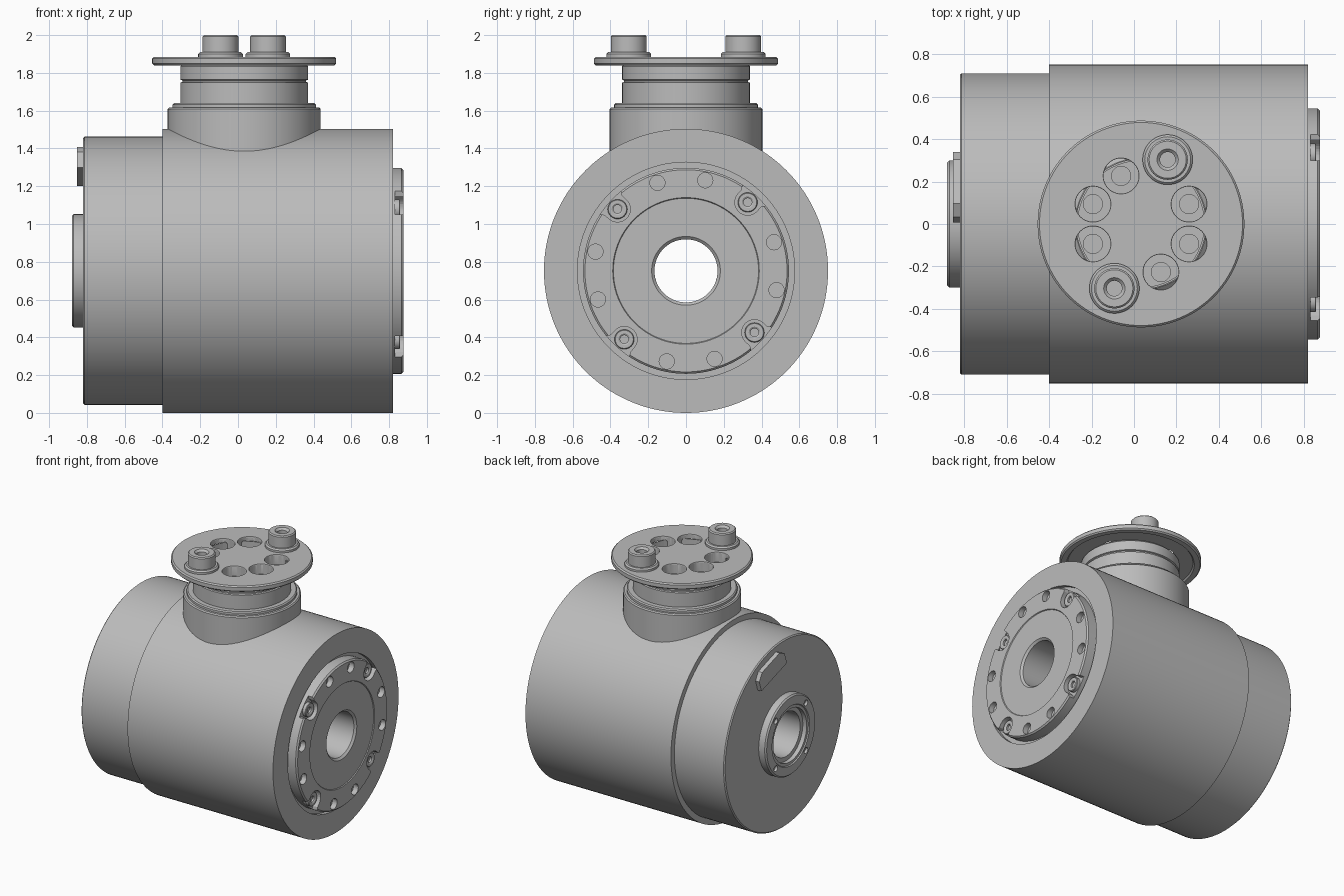
import bpy, bmesh
from math import cos, sin, pi, radians
from mathutils import Matrix, Vector

if "Cube" in bpy.data.objects:
    bpy.data.objects.remove(bpy.data.objects["Cube"])

steel = bpy.data.materials.new("machined grey")
steel.use_nodes = True
GREY = (0.5, 0.5, 0.5, 1)
steel.diffuse_color = GREY
steel.node_tree.nodes["Principled BSDF"].inputs["Base Color"].default_value = GREY

# Local frames: z runs along the barrel (x and y become world y and z), or up the neck
BARREL = Matrix.Translation((0, 0, 0.752)) @ Matrix(
    ((0, 0, 1, 0), (1, 0, 0, 0), (0, 1, 0, 0), (0, 0, 0, 1)))
NECK = Matrix.Translation((0.033, 0, 0))


def polar(radius, degrees):
    return radius * cos(radians(degrees)), radius * sin(radians(degrees))


def at(frame, radius, degrees):
    x, y = polar(radius, degrees)
    return frame @ Matrix.Translation((x, y, 0))


def add_lathe(bm, profile, matrix, closed=False, sides=96):
    """Turn (radius, height) points about the local z axis."""
    rings = [[bm.verts.new(matrix @ Vector((r * cos(2 * pi * i / sides), r * sin(2 * pi * i / sides), h)))
              for i in range(sides)] for r, h in profile]
    pairs = list(zip(rings, rings[1:]))
    if closed:
        pairs.append((rings[-1], rings[0]))
    else:
        bm.faces.new(rings[0])
        bm.faces.new(rings[-1])
    for a, b in pairs:
        for i in range(sides):
            j = (i + 1) % sides
            bm.faces.new((a[i], a[j], b[j], b[i]))


def add_prism(bm, outline, low, high, matrix):
    ends = [[bm.verts.new(matrix @ Vector((x, y, h))) for x, y in outline] for h in (low, high)]
    for end in ends:
        bm.faces.new(end)
    for i in range(len(outline)):
        j = (i + 1) % len(outline)
        bm.faces.new((ends[0][i], ends[0][j], ends[1][j], ends[1][i]))


def finish(bm, name):
    bmesh.ops.recalc_face_normals(bm, faces=bm.faces)
    mesh = bpy.data.meshes.new(name)
    bm.to_mesh(mesh)
    bm.free()
    mesh.materials.append(steel)
    ob = bpy.data.objects.new(name, mesh)
    bpy.context.collection.objects.link(ob)
    return ob


def select(ob):
    bpy.ops.object.select_all(action='DESELECT')
    ob.select_set(True)
    bpy.context.view_layer.objects.active = ob


def smooth(ob):
    select(ob)
    bpy.ops.object.shade_smooth_by_angle(angle=radians(30))
    return ob


def lathe(name, profile, matrix, closed=False, sides=96):
    bm = bmesh.new()
    add_lathe(bm, profile, matrix, closed, sides)
    return smooth(finish(bm, name))


def cut(ob, bm):
    cutter = finish(bm, "cutter")
    cutter.hide_render = True
    select(ob)
    mod = ob.modifiers.new("cut", 'BOOLEAN')
    mod.operation, mod.solver, mod.object = 'DIFFERENCE', 'EXACT', cutter
    bpy.ops.object.modifier_apply(modifier=mod.name)
    bpy.data.objects.remove(cutter)
    smooth(ob)


def socket_screw(name, matrix, radius, low, high, socket, depth):
    c = radius * 0.08
    lathe(name, [(radius, low), (radius, high - c), (radius - c, high), (socket * 1.4, high),
                 (socket, high - depth * 0.3), (socket, high - depth)], matrix, sides=32)


BORE = 0.167

# Barrel: wide front housing with a shallow ring recess, narrower rear housing
lathe("main_housing", [(BORE, -0.4), (0.752, -0.4), (0.752, 0.82), (0.575, 0.82),
                       (0.575, 0.79), (BORE, 0.79)], BARREL, True, 128)
lathe("rear_housing", [(BORE, -0.82), (0.702, -0.82), (0.71, -0.812), (0.71, -0.39),
                       (BORE, -0.39)], BARREL, True, 128)

# Output flange with pin holes and open screw pockets
flange = lathe("output_flange", [(BORE, 0.78), (0.545, 0.78), (0.545, 0.865), (0.535, 0.875),
                                 (0.388, 0.875), (0.384, 0.869), (BORE + 0.015, 0.869),
                                 (BORE, 0.855)], BARREL, True, 128)
holes = bmesh.new()
screw_angles = [48 + 90 * k for k in range(4)]
for angle in range(18, 378, 30):
    if angle not in screw_angles:
        add_lathe(holes, [(0.04, 0.835), (0.04, 0.9)], at(BARREL, 0.49, angle), sides=32)
for angle in screw_angles:
    pocket = [polar(0.068, a) for a in range(90, 271, 12)] + [(0.03, -0.068), (0.12, -0.13),
                                                             (0.12, 0.13), (0.03, 0.068)]
    add_prism(holes, pocket, 0.832, 0.9,
              at(BARREL, 0.488, angle) @ Matrix.Rotation(radians(angle), 4, 'Z'))
cut(flange, holes)
for n, angle in enumerate(screw_angles):
    socket_screw(f"flange_screw_{n + 1}", at(BARREL, 0.488, angle), 0.052, 0.82, 0.858, 0.022, 0.02)

# Rear hub with counterbore and four small screws
hub = lathe("rear_hub", [(BORE, -0.8), (0.3, -0.8), (0.3, -0.87), (0.29, -0.88), (0.225, -0.88),
                         (0.22, -0.872), (0.2, -0.872), (0.2, -0.84), (BORE, -0.84)], BARREL, True)
holes = bmesh.new()
for k in range(4):
    add_lathe(holes, [(0.022, -0.86), (0.022, -0.9)], at(BARREL, 0.255, 45 + 90 * k), sides=24)
cut(hub, holes)

# Raised plate with clipped corners on the rear face
bm = bmesh.new()
plate = [(-0.16, -0.065), (0.16, -0.065), (0.16, 0.02), (0.11, 0.065), (-0.11, 0.065), (-0.16, 0.02)]
add_prism(bm, plate, -0.852, -0.81, BARREL @ Matrix.Translation((0.18, 0.56, 0))
          @ Matrix.Rotation(radians(-18), 4, 'Z'))
finish(bm, "rear_cover_plate")

# Neck: collar, shoulder ring and grooved shaft
lathe("neck", [(0.405, 1.2), (0.405, 1.608), (0.397, 1.616), (0.38, 1.616), (0.38, 1.632),
               (0.372, 1.64), (0.338, 1.64), (0.338, 1.748), (0.328, 1.752), (0.328, 1.76),
               (0.338, 1.764), (0.338, 1.835), (0.31, 1.86)], NECK)

# Mounting disc with a lipped underside and six blind holes
disc = lathe("mounting_disc", [(0.3, 1.74), (0.3, 1.852), (0.43, 1.852), (0.44, 1.84), (0.478, 1.84),
                               (0.487, 1.849), (0.487, 1.876), (0.478, 1.885)], NECK)
holes = bmesh.new()
for k in range(8):
    if k not in (1, 5):
        add_lathe(holes, [(0.045, 1.79), (0.045, 1.81), (0.083, 1.81), (0.083, 1.88), (0.09, 1.9)],
                  at(NECK, 0.245, 22.5 + 45 * k), sides=40)
cut(disc, holes)
# Open the neck shaft beneath the blind holes
bm = bmesh.new()
add_lathe(bm, [(0.305, 1.7), (0.305, 1.9)], NECK)
cut(bpy.data.objects["neck"], bm)

# Two cap screws on washers
for n, angle in enumerate((67.5, 247.5)):
    spot = at(NECK, 0.328, angle)
    lathe(f"washer_{n + 1}", [(0.118, 1.88), (0.118, 1.9), (0.108, 1.91)], spot, sides=48)
    socket_screw(f"cap_screw_{n + 1}", spot, 0.095, 1.9, 2.0, 0.036, 0.05)
